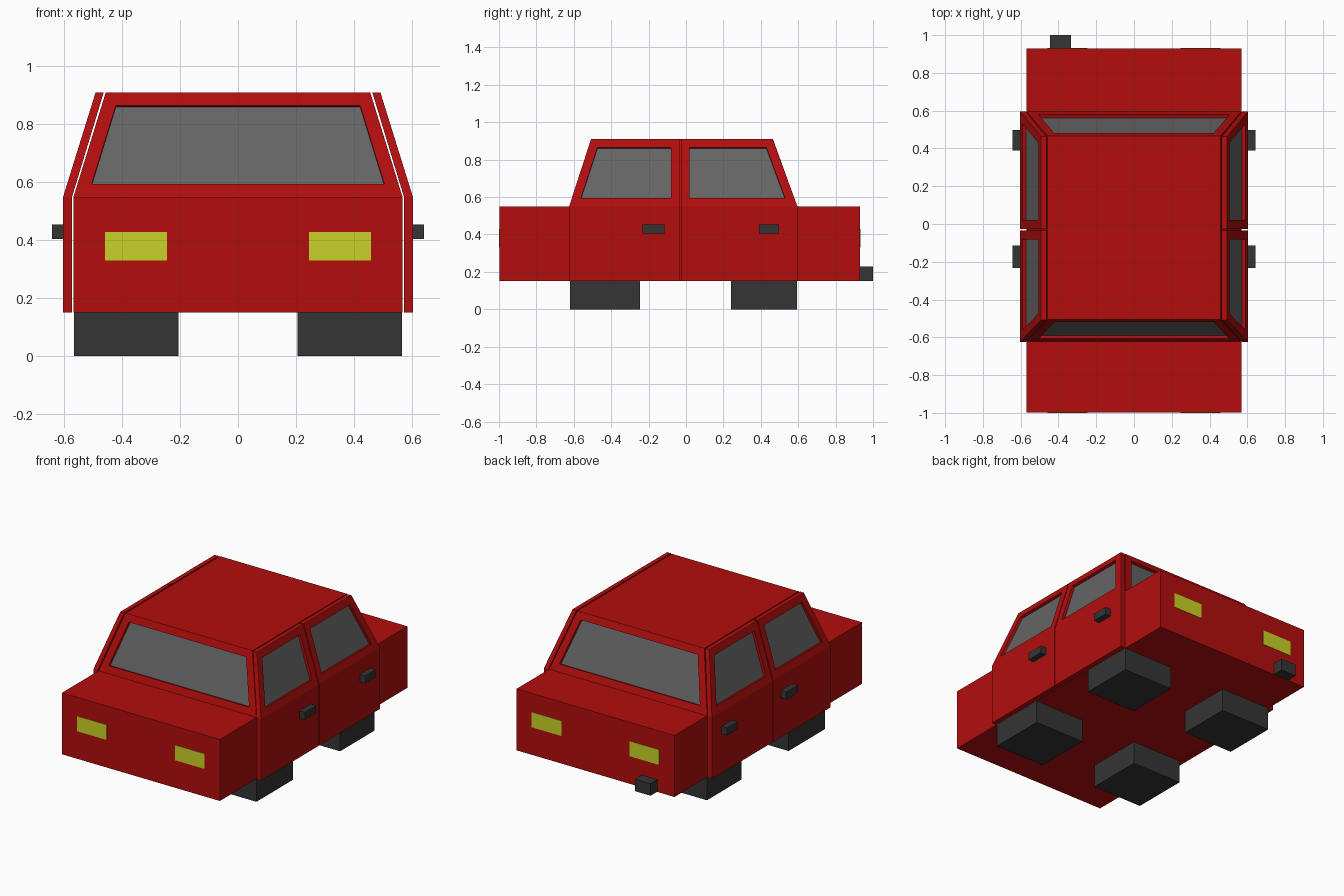
import bpy, bmesh
from mathutils import Vector

if "Cube" in bpy.data.objects:
    bpy.data.objects.remove(bpy.data.objects["Cube"])


def material(name, rgb):
    m = bpy.data.materials.new(name)
    m.diffuse_color = (*rgb, 1)
    m.use_nodes = True
    m.node_tree.nodes["Principled BSDF"].inputs["Base Color"].default_value = m.diffuse_color
    return m


RED = material("red_paint", (0.45, 0.004, 0.004))
DARK = material("dark_rubber", (0.035, 0.035, 0.035))
GLASS = material("grey_glass", (0.13, 0.13, 0.13))
YELLOW = material("yellow_lamp", (0.60, 0.65, 0.02))


def loft(name, levels, mat, mirror=False, windows=()):
    """Stack rectangles (z, x0, x1, y0, y1); recess a pane into the upper face of each window direction."""
    bm = bmesh.new()
    rings = [[bm.verts.new((x, y, z)) for x, y in ((x0, y0), (x1, y0), (x1, y1), (x0, y1))]
             for z, x0, x1, y0, y1 in levels]
    bm.faces.new(rings[0][::-1])
    bm.faces.new(rings[-1])
    for a, b in zip(rings, rings[1:]):
        for i in range(4):
            j = (i + 1) % 4
            bm.faces.new((a[i], a[j], b[j], b[i]))
    bm.normal_update()
    panes = [f for f in bm.faces if f.calc_center_median().z > 0.6
             and any(f.normal.dot(Vector(d)) > 0.7 for d in windows)]
    if panes:
        bmesh.ops.inset_individual(bm, faces=panes, thickness=0.047, use_even_offset=True)
        bmesh.ops.inset_individual(bm, faces=panes, thickness=0.0, depth=-0.018)
        for f in panes:
            f.material_index = 1
    me = bpy.data.meshes.new(name)
    bm.to_mesh(me)
    bm.free()
    me.materials.append(mat)
    me.materials.append(GLASS)
    ob = bpy.data.objects.new(name, me)
    bpy.context.collection.objects.link(ob)
    if mirror:
        ob.modifiers.new("mirror", 'MIRROR')
    return ob


def box(name, x, y, z, mat, mirror=False):
    return loft(name, [(z[0], *x, *y), (z[1], *x, *y)], mat, mirror)


# Lower body and cabin with front and back windows
box("lower_body", (-0.568, 0.568), (-0.998, 0.93), (0.15, 0.55), RED)
loft("cabin", [(0.55, -0.568, 0.568, -0.622, 0.595), (0.91, -0.457, 0.457, -0.505, 0.465)],
     RED, windows=[(0, -1, 0), (0, 1, 0)])

# Doors with side windows, mirrored to the left
for name, low, high in (("front_door", (-0.625, -0.034), (-0.508, -0.034)),
                        ("rear_door", (-0.027, 0.596), (-0.027, 0.463))):
    loft(name, [(0.15, 0.573, 0.604, *low), (0.55, 0.573, 0.604, *low),
                (0.91, 0.464, 0.492, *high)], RED, True, [(1, 0, 0)])

# Door handles
box("front_handle", (0.60, 0.643), (-0.232, -0.115), (0.405, 0.454), DARK, True)
box("rear_handle", (0.60, 0.643), (0.39, 0.497), (0.405, 0.454), DARK, True)

# Block wheels
box("front_wheels", (0.205, 0.567), (-0.62, -0.245), (0, 0.16), DARK, True)
box("rear_wheels", (0.205, 0.567), (0.24, 0.594), (0, 0.16), DARK, True)

# Lamps and exhaust
box("head_lamps", (0.245, 0.459), (-1.0, -0.99), (0.33, 0.428), YELLOW, True)
box("tail_lamps", (0.245, 0.459), (0.92, 0.932), (0.33, 0.428), YELLOW, True)
box("exhaust", (-0.445, -0.333), (0.92, 1.0), (0.152, 0.23), DARK)
